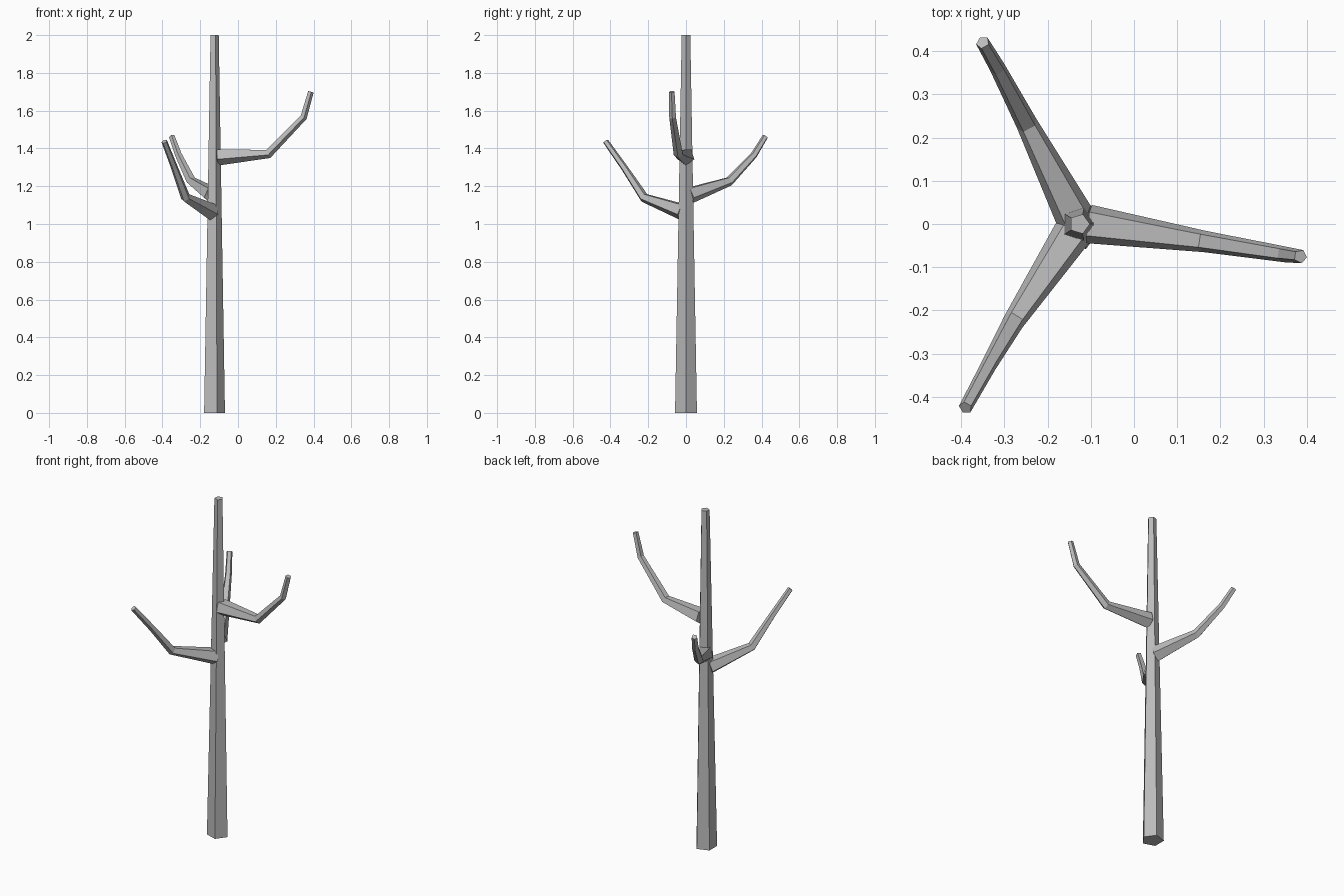
import bpy
import bmesh
from math import cos, sin, pi
from mathutils import Vector

cube = bpy.data.objects.get("Cube")
if cube:
    bpy.data.objects.remove(cube, do_unlink=True)

SIDES = 5

# Bare grey wood
wood = bpy.data.materials.new("grey wood")
wood.use_nodes = True
COLOUR = (0.5, 0.5, 0.5, 1)
wood.diffuse_color = COLOUR
wood.node_tree.nodes["Principled BSDF"].inputs["Base Color"].default_value = COLOUR


def limb(name, points, radii, toward):
    """Tapered five-sided tube; one corner of each ring points along 'toward'."""
    pts = [Vector(p) for p in points]
    bm = bmesh.new()
    rings = []
    for i, (p, r) in enumerate(zip(pts, radii)):
        before = (p - pts[i - 1]).normalized() if i else Vector()
        after = (pts[i + 1] - p).normalized() if i < len(pts) - 1 else Vector()
        axis = (before + after).normalized()
        u = Vector(toward)
        u = (u - axis * u.dot(axis)).normalized()
        v = axis.cross(u)
        angles = [2 * pi * k / SIDES for k in range(SIDES)]
        rings.append([bm.verts.new(p + r * (u * cos(a) + v * sin(a))) for a in angles])
    for low, high in zip(rings, rings[1:]):
        for k in range(SIDES):
            n = (k + 1) % SIDES
            bm.faces.new((low[k], low[n], high[n], high[k]))
    bm.faces.new(rings[0][::-1])
    bm.faces.new(rings[-1])
    bmesh.ops.recalc_face_normals(bm, faces=bm.faces[:])
    mesh = bpy.data.meshes.new(name)
    bm.to_mesh(mesh)
    bm.free()
    mesh.materials.append(wood)
    obj = bpy.data.objects.new(name, mesh)
    bpy.context.collection.objects.link(obj)
    return obj


# Trunk
limb("trunk", [(-0.13, 0, 0), (-0.126, 0, 2)], [0.061, 0.024], (1, 0, 0))

# Branches, each bent upward in three steps
BRANCH_RADII = [0.047, 0.026, 0.019, 0.016]
branches = {
    "left_branch": [(-0.105, 0, 1.357), (0.16, -0.04, 1.373),
                    (0.347, -0.07, 1.566), (0.385, -0.075, 1.70)],
    "back_branch": [(-0.138, 0.018, 1.153), (-0.247, 0.23, 1.227),
                    (-0.315, 0.36, 1.365), (-0.35, 0.42, 1.463)],
    "front_branch": [(-0.14, -0.017, 1.065), (-0.277, -0.223, 1.14),
                     (-0.335, -0.325, 1.295), (-0.39, -0.425, 1.437)],
}
for name, path in branches.items():
    limb(name, path, BRANCH_RADII, (0, 0, -1))
